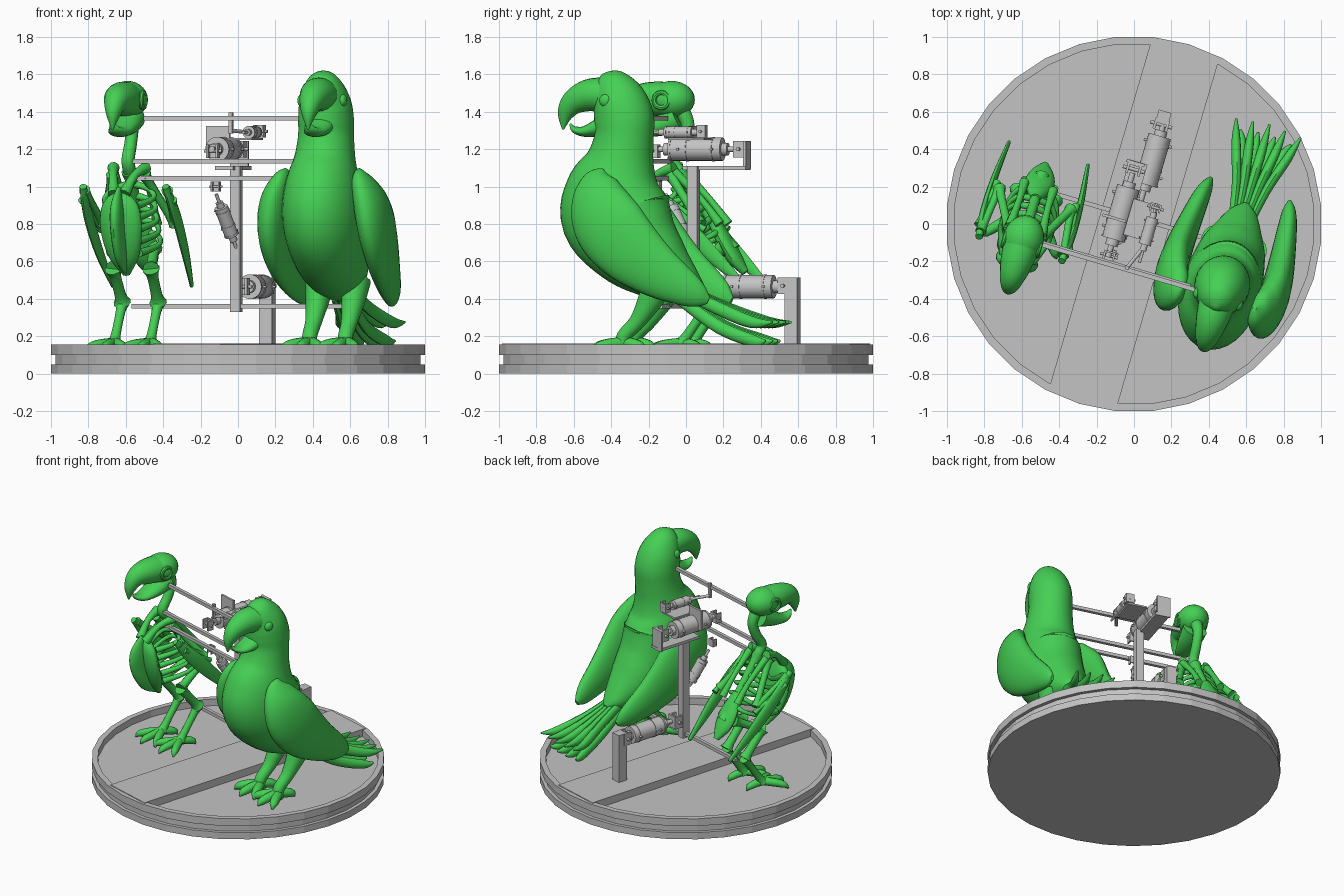
import bpy, bmesh, math
from mathutils import Vector, Matrix

cube = bpy.data.objects.get("Cube")
if cube:
    bpy.data.objects.remove(cube)

TURN = Matrix.Rotation(math.radians(-16.4), 4, 'Z')


def material(name, rgb):
    m = bpy.data.materials.new(name)
    m.use_nodes = True
    m.diffuse_color = (*rgb, 1)
    m.node_tree.nodes["Principled BSDF"].inputs["Base Color"].default_value = (*rgb, 1)
    return m


GREEN = material("leaf green", (0.06, 0.63, 0.09))
GREY = material("machine grey", (0.55, 0.55, 0.55))


def finish(name, bm, mat, smooth=True):
    bm.transform(TURN)
    bmesh.ops.recalc_face_normals(bm, faces=bm.faces[:])
    for f in bm.faces:
        f.smooth = smooth
    for e in bm.edges:
        e.smooth = e.calc_face_angle(0) < 0.7
    me = bpy.data.meshes.new(name)
    bm.to_mesh(me)
    bm.free()
    me.materials.append(mat)
    ob = bpy.data.objects.new(name, me)
    bpy.context.collection.objects.link(ob)
    return ob


def box(name, centre, size):
    bm = bmesh.new()
    bmesh.ops.create_cube(bm, size=1, matrix=Matrix.Translation(centre) @ Matrix.Diagonal((*size, 1)))
    return finish(name, bm, GREY, False)


def ball(name, centre, radii):
    bm = bmesh.new()
    bmesh.ops.create_uvsphere(bm, u_segments=24, v_segments=14, radius=1,
                              matrix=Matrix.Translation(centre) @ Matrix.Diagonal((*radii, 1)))
    return finish(name, bm, GREEN)


def cylinder(name, a, b, r):
    a, b = Vector(a), Vector(b)
    bm = bmesh.new()
    rot = (b - a).to_track_quat('Z', 'Y').to_matrix().to_4x4()
    bmesh.ops.create_cone(bm, cap_ends=True, segments=24, radius1=r, radius2=r, depth=(b - a).length,
                          matrix=Matrix.Translation((a + b) / 2) @ rot)
    return finish(name, bm, GREY)


def curve_at(keys, i, t):
    # Catmull-Rom step between keys i and i+1
    p = [Vector(keys[min(max(i + k, 0), len(keys) - 1)]) for k in (-1, 0, 1, 2)]
    return 0.5 * (2 * p[1] + (p[2] - p[0]) * t + (2 * p[0] - 5 * p[1] + 4 * p[2] - p[3]) * t ** 2
                  + (3 * p[1] - p[0] - 3 * p[2] + p[3]) * t ** 3)


def loft(name, keys, sides=20, steps=5):
    # keys are (x, y, z, half width across x, half depth)
    rows = [curve_at(keys, i, s / steps) for i in range(len(keys) - 1) for s in range(steps)]
    rows.append(Vector(keys[-1]))
    pts = [Vector(r[:3]) for r in rows]
    bm, rings = bmesh.new(), []
    for i, r in enumerate(rows):
        tan = (pts[min(i + 1, len(pts) - 1)] - pts[max(i - 1, 0)]).normalized()
        side = Vector((1, 0, 0))
        side = (side - tan * side.dot(tan)).normalized()
        up = tan.cross(side)
        w, d = max(r[3], 0.002), max(r[4], 0.002)
        rings.append([bm.verts.new(pts[i] + side * w * math.cos(a) + up * d * math.sin(a))
                      for a in (math.tau * k / sides for k in range(sides))])
    for p, q in zip(rings, rings[1:]):
        for k in range(sides):
            j = (k + 1) % sides
            bm.faces.new((p[k], p[j], q[j], q[k]))
    bm.faces.new(rings[0])
    bm.faces.new(rings[-1])
    return finish(name, bm, GREEN)


def bone(name, pts, r):
    # shaft with knobbed ends
    n = len(pts) - 1
    rad = [r * (1.5 if i in (0, n) else 1) for i in range(n + 1)]
    if n == 1:
        a, b = Vector(pts[0]), Vector(pts[1])
        pts, rad = [a, a.lerp(b, .2), a.lerp(b, .8), b], [r * 1.5, r, r, r * 1.5]
    return loft(name, [(*p, q, q) for p, q in zip(pts, rad)], 10, 3)


def mid(cx, keys):
    return [(cx, v, z, w, d) for v, z, w, d in keys]


def beak(cx, prefix, top):
    loft(prefix + "_upper_beak", mid(cx, [(-.26, top, .1, .095), (-.37, top + .005, .088, .088),
                                          (-.46, 1.455, .066, .07), (-.51, 1.39, .04, .045), (-.525, 1.305, .005, .005)]))
    loft(prefix + "_lower_beak", mid(cx, [(-.2, 1.37, .085, .08), (-.3, 1.325, .08, .055), (-.4, 1.295, .06, .03),
                                          (-.46, 1.305, .034, .018), (-.485, 1.335, .005, .005)]))


def foot(cx, v, prefix, r):
    for i, (ang, length) in enumerate([(-42, .18), (-2, .18), (36, .17), (168, .12)]):
        a = math.radians(ang)
        x, y = math.sin(a) * length, -math.cos(a) * length
        loft(f"{prefix}_toe_{i}", [(cx, v, .165, r, r), (cx + x * .5, v + y * .5, .155, r, r),
                                   (cx + x * .85, v + y * .85, .14, r * .8, r * .8), (cx + x, v + y, .115, .004, .004)], 10, 4)


# Turntable base with grooved side, recessed floor and raised cross strip
bm = bmesh.new()
R = 1 / math.cos(math.pi / 32)
profile = [(0, 0), (1, 0), (1, .05), (.975, .05), (.975, .1), (1, .1), (1, .155), (.96, .155), (.96, .105), (0, .105)]
vs = [bm.verts.new((r * R, 0, z)) for r, z in profile]
es = [bm.edges.new(p) for p in zip(vs, vs[1:])]
bmesh.ops.spin(bm, geom=vs + es, cent=(0, 0, 0), axis=(0, 0, 1), angle=math.tau, steps=32)
bmesh.ops.remove_doubles(bm, verts=bm.verts[:], dist=1e-4)
bm.transform(Matrix.Rotation(math.radians(16.4) + math.pi / 32, 4, 'Z'))
finish("turntable", bm, GREY, False)
box("cross_strip", (0, 0, .13), (.376, 1.94, .06))

# Feathered bird: body, beak, eyes, wings, legs
P = .545
loft("bird_body", mid(P, [(.27, .415, .02, .02), (.22, .44, .075, .06), (.14, .485, .12, .115), (.02, .565, .175, .185),
                          (-.12, .69, .205, .255), (-.225, .85, .215, .305), (-.235, 1.0, .2, .265),
                          (-.205, 1.14, .165, .185), (-.185, 1.26, .15, .16), (-.185, 1.36, .148, .162),
                          (-.21, 1.45, .138, .148), (-.255, 1.53, .105, .115),
                          (-.29, 1.575, .065, .07), (-.31, 1.597, .01, .01)]), 32)
beak(P, "bird", 1.485)
for s, side in ((1, "left"), (-1, "right")):
    ball(f"bird_{side}_eye", (P + s * .115, -.255, 1.46), (.022, .034, .034))
    wing = [(.2, -.25, 1.095, .01, .01), (.22, -.26, 1.04, .05, .095), (.26, -.245, .93, .08, .16),
            (.28, -.19, .8, .085, .195), (.28, -.08, .67, .078, .185), (.265, .07, .55, .065, .145),
            (.245, .22, .46, .05, .1), (.23, .3, .415, .035, .065), (.22, .35, .39, .012, .02)]
    loft(f"bird_{side}_wing", [(P + s * k[0], *k[1:]) for k in wing], 24)
    x = P + s * .1
    loft(f"bird_{side}_leg", [(x, .04, .5, .08, .09), (x, -.005, .4, .065, .07), (x, -.08, .28, .045, .045),
                              (x, -.155, .2, .04, .04), (x, -.165, .13, .04, .04)], 16)
    foot(x, -.155, f"bird_{side}", .033)

# Tail feathers in two fanned layers
for layer, count, spread, drop in (("upper", 5, .18, .0), ("lower", 4, .14, .1)):
    for i in range(count):
        f = 2 * i / (count - 1) - 1
        end = .715 - drop * .5 - .02 * abs(f)
        loft(f"{layer}_tail_feather_{i}", [
            (P + f * .04, .12, .46 - drop * .5, .02, .03), (P + f * spread * .45, .36, .35 - drop, .024, .035),
            (P + f * spread * .8, .57, .275 - drop, .025, .032), (P + f * spread, end, .275 - drop, .006, .006)], 12)

# Skeleton bird: skull, spine, breastbone
S = -.545
ball("skull", (S, -.24, 1.465), (.108, .125, .1))
beak(S, "skull", 1.465)
loft("neck_bones", mid(S, [(-.19, 1.42, .045, .045), (-.15, 1.33, .036, .036), (-.18, 1.23, .034, .036),
                           (-.23, 1.14, .036, .036), (-.19, 1.07, .035, .035)]), 12)
spine = [Vector((S, -.2, 1.08)), Vector((S, .1, .66))]
bone("spine", spine, .03)
loft("pelvis", mid(S, [(-.02, .84, .03, .03), (.05, .72, .075, .04), (.11, .62, .07, .04), (.17, .54, .02, .02)]), 14)
loft("breastbone", mid(S, [(-.38, .98, .03, .02), (-.38, .9, .1, .045), (-.36, .77, .115, .05),
                           (-.31, .63, .085, .045), (-.26, .53, .02, .015)]))
loft("breastbone_keel", mid(S, [(-.4, .99, .012, .02), (-.44, .88, .032, .07), (-.42, .76, .034, .08),
                                (-.36, .63, .03, .06), (-.28, .54, .01, .01)]))
for s, side in ((1, "left"), (-1, "right")):
    bm = bmesh.new()
    ring = [[bm.verts.new((S + s * .095 + .014 * math.sin(b), -.27 + (.04 + .014 * math.cos(b)) * math.cos(a),
                           1.462 + (.04 + .014 * math.cos(b)) * math.sin(a)))
             for b in (math.tau * j / 8 for j in range(8))] for a in (math.tau * i / 20 for i in range(20))]
    for i in range(20):
        for j in range(8):
            bm.faces.new((ring[i - 1][j - 1], ring[i][j - 1], ring[i][j], ring[i - 1][j]))
    finish(f"{side}_eye_socket", bm, GREEN)

    def at(x, v, z):
        return (S + s * x, v, z)
    # Ribs
    for i in range(5):
        p = spine[0].lerp(spine[1], .15 + i * .15)
        bone(f"{side}_rib_{i}", [p, at(.1, p.y - .02, p.z - .03), at(.135, p.y * .5 - .13, p.z - .08),
                                 at(.08, -.35 + i * .015, p.z - .12)], .015)
    # Shoulder and wing bones
    bone(f"{side}_collar_bone", [at(.03, -.4, .96), at(.06, -.31, 1.06), at(.09, -.2, 1.1)], .022)
    bone(f"{side}_shoulder_blade", [at(.09, -.2, 1.08), at(.08, -.05, .93), at(.08, .05, .8)], .018)
    bone(f"{side}_upper_wing_bone", [at(.09, -.22, 1.06), at(.2, -.02, .8)], .024)
    bone(f"{side}_fore_wing_bone", [at(.2, -.02, .8), at(.23, -.27, .98)], .021)
    bone(f"{side}_second_wing_bone", [at(.22, .01, .77), at(.255, -.24, .93)], .014)
    loft(f"{side}_hand_bone", [(*at(.23, -.3, 1.0), .02, .02), (*at(.245, -.16, .85), .02, .05),
                               (*at(.24, .03, .66), .018, .045), (*at(.22, .23, .47), .01, .015)], 12)
    # Leg bones and foot
    bone(f"{side}_thigh_bone", [at(.06, .06, .67), at(.105, -.15, .56)], .03)
    bone(f"{side}_shin_bone", [at(.105, -.15, .56), at(.1, .0, .38)], .032)
    bone(f"{side}_ankle_bone", [at(.1, .0, .38), at(.1, -.155, .16)], .027)
    foot(S + s * .1, -.155, f"skeleton_{side}", .028)

# Linking rods between the two birds
for i, (v, z, u) in enumerate([(-.245, 1.365, .45), (-.235, 1.135, .52), (-.235, 1.045, .52), (.035, .36, .6)]):
    box(f"linking_rod_{i}", (0, v, z), (2 * u, .024, .024))

# Central post and lower motor post
box("centre_post", (-.02, .036, .72), (.055, .055, .78))
box("rear_post", (-.01, .59, .31), (.07, .07, .41))


def clevis(name, c, k=1):
    x, y, z = c
    for s in (-1, 1):
        box(f"{name}_cheek", (x + s * .033 * k, y, z), (.014 * k, .06 * k, .09 * k))
    box(f"{name}_web", (x, y + .025 * k, z), (.07 * k, .012 * k, .09 * k))
    cylinder(f"{name}_pin", (x - .06 * k, y, z), (x + .06 * k, y, z), .01 * k)


def motor(name, a, b, r):
    # drum with end bands, thin shafts and mounting bolts
    a, b = Vector(a), Vector(b)
    d = (b - a).normalized()
    cylinder(name + "_drum", a, b, r)
    for t in (.0, .3, .8):
        p = a.lerp(b, t)
        cylinder(name + "_band", p, p + d * .012, r * 1.06)
    cylinder(name + "_shaft", a - d * .1, b + d * .08, r * .25)
    cylinder(name + "_neck", a - d * .035, b + d * .03, r * .55)
    for t in (.2, .85):
        p = a.lerp(b, t)
        cylinder(name + "_bolt", p - Vector((r * 1.25, 0, 0)), p + Vector((r * 1.25, 0, 0)), r * .12)


# Upper motor on its L bracket
motor("upper_motor", (-.084, -.11, 1.2), (-.084, .18, 1.2), .062)
box("upper_bracket_bar", (-.07, .15, 1.1), (.1, .35, .02))
box("upper_bracket_upright", (-.084, .315, 1.17), (.1, .016, .15))
clevis("upper_mount", (-.084, .28, 1.2))
clevis("upper_link", (-.08, -.2, 1.19), .8)
box("upper_side_plate", (-.11, .0, 1.25), (.13, .015, .15))

# Small head motor with lever to the top rod
motor("head_motor", (.086, -.09, 1.29), (.086, .06, 1.29), .032)
box("head_motor_channel", (.03, .03, 1.255), (.14, .2, .012))
clevis("head_mount", (.086, .115, 1.295), .75)
box("head_lever", (.03, -.235, 1.34), (.02, .02, .11))
cylinder("head_link", (.086, -.1, 1.29), (.03, -.235, 1.3), .01)

# Slanted motor in front of the post
motor("slanted_motor", (-.03, -.02, .74), (-.065, -.1, .89), .037)
clevis("slanted_link", (-.07, -.18, 1.0), .6)

# Lower motor to the rear
motor("lower_motor", (0, .22, .465), (0, .49, .465), .062)
clevis("lower_mount", (-.01, .55, .47))
clevis("lower_link", (-.01, .1, .465))
